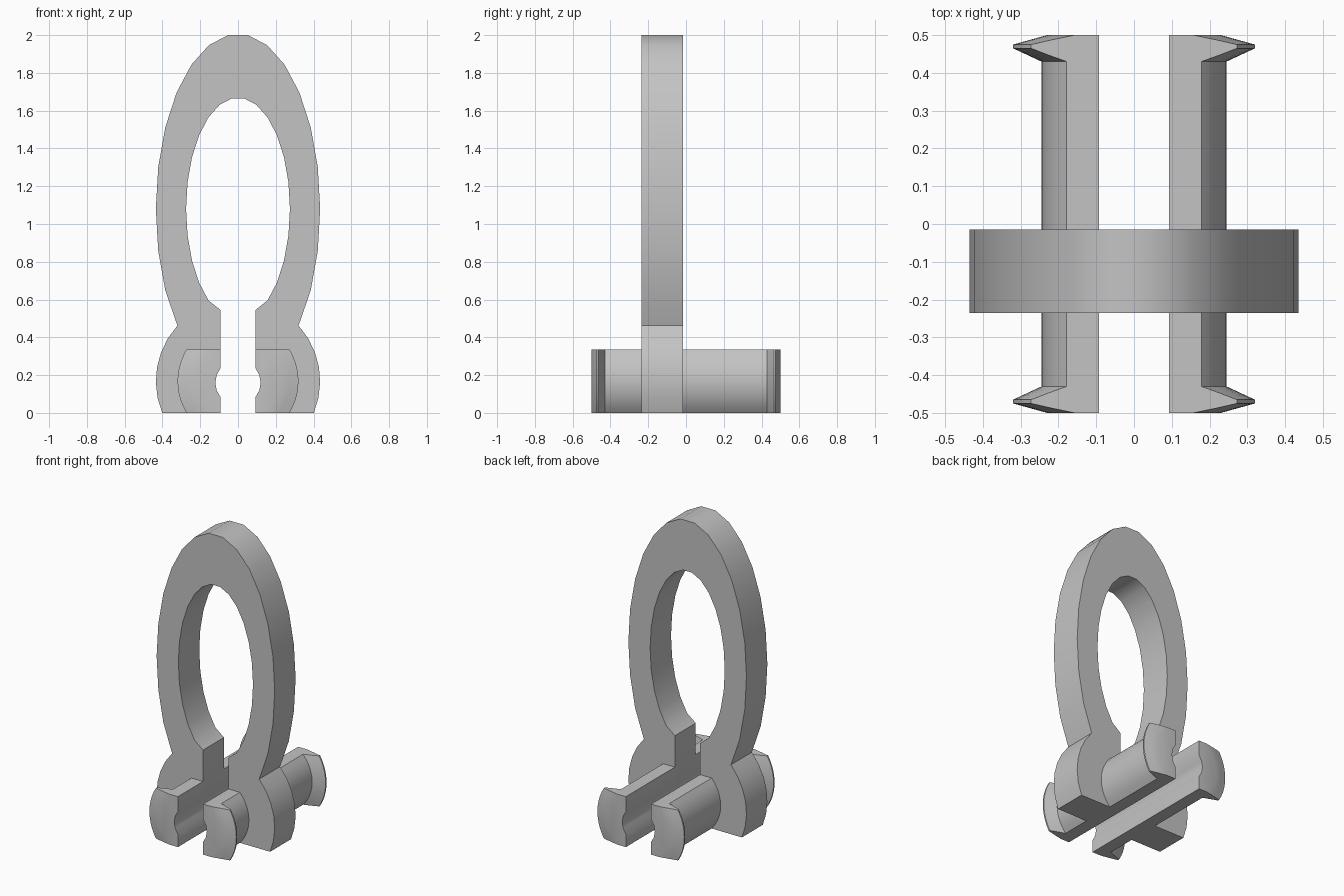
import bpy, bmesh
from math import sin, cos, asin, acos, radians, pi

if "Cube" in bpy.data.objects:
    bpy.data.objects.remove(bpy.data.objects["Cube"], do_unlink=True)

grey = bpy.data.materials.new("plain grey")
grey.use_nodes = True
tone = (0.55, 0.55, 0.55, 1)
grey.diffuse_color = tone
grey.node_tree.nodes["Principled BSDF"].inputs["Base Color"].default_value = tone

SLOT = 0.093            # half width of the central slot
AXIS = 0.168            # height of the pin axis
FRONT, BACK = -0.235, -0.015   # faces of the ring plate


def arc(rx, rz, cz, a0, a1, n):
    angles = [a0 + (a1 - a0) * i / n for i in range(n + 1)]
    return [(rx * cos(a), cz + rz * sin(a)) for a in angles]


def mirror(points):
    return [(-x, z) for x, z in reversed(points)]


def loft(name, sections):
    """Skin a list of (y, outline) sections and cap both ends."""
    bm = bmesh.new()
    rings = [[bm.verts.new((x, y, z)) for x, z in outline] for y, outline in sections]
    for a, b in zip(rings, rings[1:]):
        for i in range(len(a)):
            bm.faces.new((a[i - 1], a[i], b[i], b[i - 1]))
    bm.faces.new(rings[0])
    bm.faces.new(rings[-1])
    bmesh.ops.recalc_face_normals(bm, faces=bm.faces)
    mesh = bpy.data.meshes.new(name)
    bm.to_mesh(mesh)
    bm.free()
    mesh.materials.append(grey)
    obj = bpy.data.objects.new(name, mesh)
    bpy.context.collection.objects.link(obj)
    bpy.ops.object.select_all(action='DESELECT')
    obj.select_set(True)
    bpy.context.view_layer.objects.active = obj
    bpy.ops.object.shade_smooth_by_angle(angle=radians(30))


# Round groove running along the slot
g = acos(SLOT / 0.12)
groove = arc(0.12, 0.12, 0.16, -g, g, 4)

# Oval ring with an open slot and two rounded feet
step = 2 * pi / 26
inner = [(SLOT, 0)] + groove + [(SLOT, 0.545)]
inner += arc(0.275, 0.589, 1.08, -4 * step, 6 * step, 10)
foot = arc(0.435, 0.435, AXIS, -asin(AXIS / 0.435), radians(42.5), 6)
outer = foot + arc(0.435, 0.927, 1.08, -2 * step, 6 * step, 8)
ring = inner + mirror(inner) + mirror(outer)[::-1] + outer[::-1]
loft("ring_plate", [(FRONT, ring), (BACK, ring)])


# Split pins with flared barbs at both ends
def pin_outline(r, side):
    a = asin(AXIS / r)
    pts = [(SLOT, 0)] + groove + [(SLOT, 2 * AXIS)] + arc(r, r, AXIS, a, -a, 10)
    return [(side * x, z) for x, z in pts]


barb = [(0.43, 0.245), (0.4475, 0.2825), (0.465, 0.32),
        (0.475, 0.32), (0.4875, 0.275), (0.5, 0.23)]
for side, side_name in ((1, "left"), (-1, "right")):
    for end, start, end_name in ((-1, FRONT, "front"), (1, BACK, "back")):
        sections = [(start, pin_outline(0.245, side))]
        sections += [(end * y, pin_outline(r, side)) for y, r in barb]
        loft(f"{end_name}_{side_name}_pin", sections)
